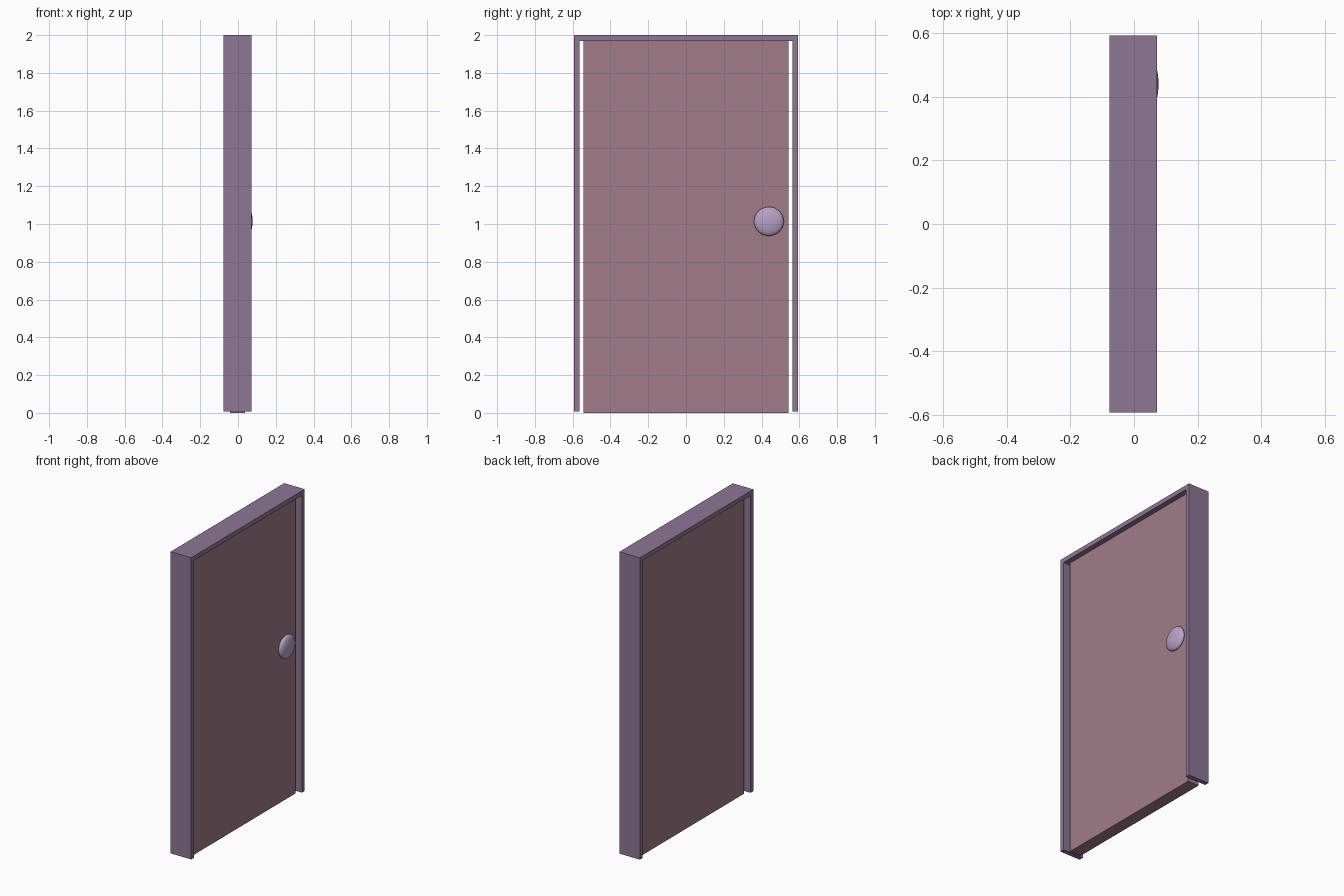
import bpy

if "Cube" in bpy.data.objects:
    bpy.data.objects.remove(bpy.data.objects["Cube"])


def material(name, color):
    mat = bpy.data.materials.new(name)
    mat.diffuse_color = (*color, 1)
    mat.use_nodes = True
    mat.node_tree.nodes["Principled BSDF"].inputs["Base Color"].default_value = mat.diffuse_color
    return mat


def box(name, x, y, z, mat):
    """Box given by its (min, max) range on each axis."""
    spans = (x, y, z)
    bpy.ops.mesh.primitive_cube_add(size=1, location=[(a + b) / 2 for a, b in spans])
    obj = bpy.context.object
    obj.name = name
    obj.scale = [b - a for a, b in spans]
    bpy.ops.object.transform_apply(location=False, rotation=False, scale=True)
    obj.data.materials.append(mat)
    return obj


frame_mat = material("frame_purple", (0.27, 0.18, 0.30))
door_mat = material("door_rose", (0.36, 0.20, 0.25))
knob_mat = material("knob_lilac", (0.48, 0.36, 0.56))

FRAME_X = (-0.077, 0.0725)
OUTER, INNER = 0.592, 0.563
HEADER_Z = 1.97

# Frame: two jambs and the header
box("left_jamb", FRAME_X, (-OUTER, -INNER), (0.008, HEADER_Z), frame_mat)
box("right_jamb", FRAME_X, (INNER, OUTER), (0.008, HEADER_Z), frame_mat)
box("header", FRAME_X, (-OUTER, OUTER), (HEADER_Z, 2.0), frame_mat)

# Door panel with a small gap on each side
box("door_panel", (-0.043, 0.038), (-0.543, 0.543), (0.0, HEADER_Z), door_mat)

# Flattened knob on one side only
bpy.ops.mesh.primitive_uv_sphere_add(segments=32, ring_count=16, radius=1,
                                     location=(0.05, 0.439, 1.014))
knob = bpy.context.object
knob.name = "door_knob"
knob.scale = (0.027, 0.079, 0.077)
bpy.ops.object.transform_apply(location=False, rotation=False, scale=True)
knob.data.materials.append(knob_mat)
bpy.ops.object.shade_smooth()
